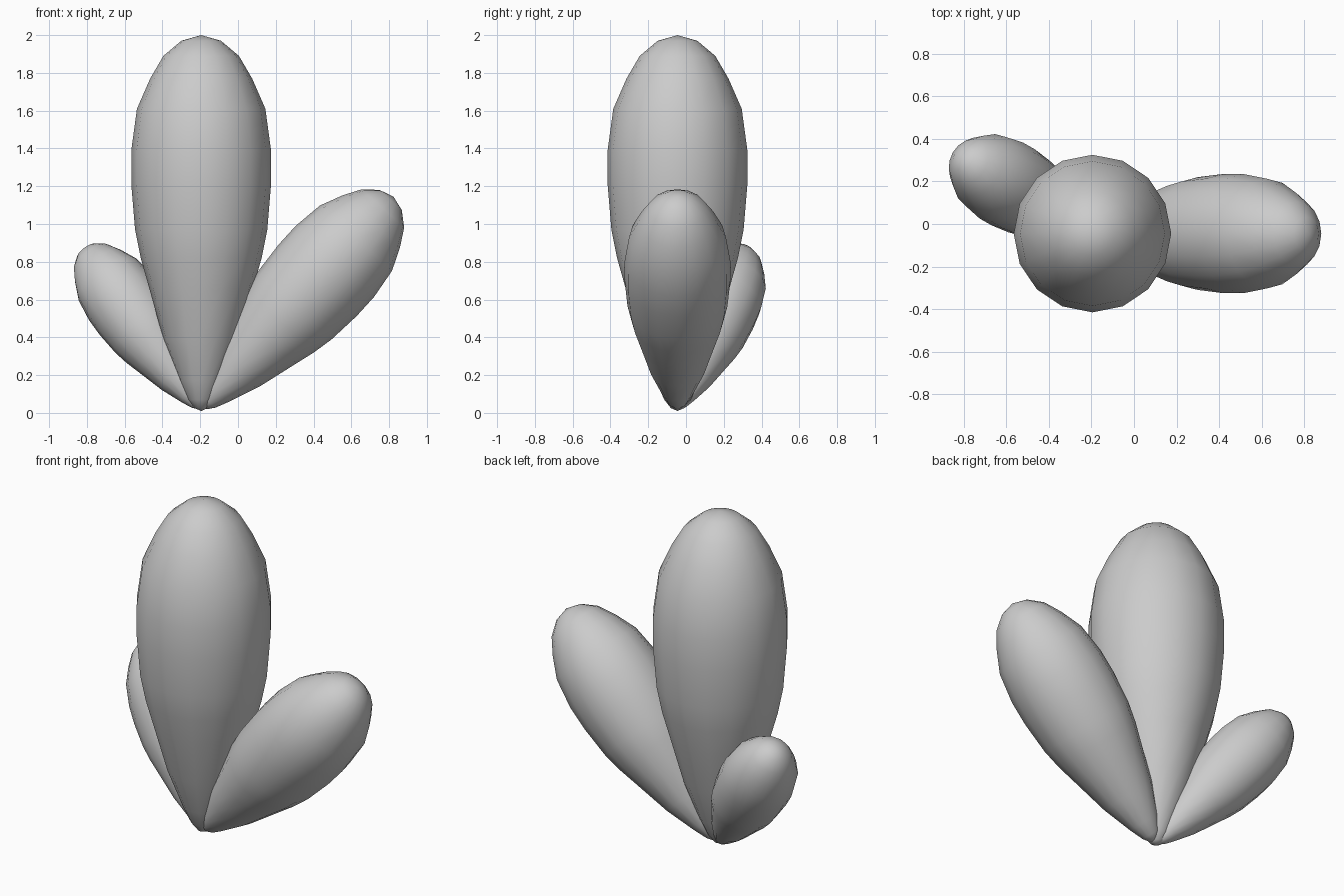
import bpy
import bmesh
import math
from mathutils import Matrix, Vector

cube = bpy.data.objects.get("Cube")
if cube:
    bpy.data.objects.remove(cube, do_unlink=True)

grey = bpy.data.materials.new("plain_grey")
grey.use_nodes = True
colour = (0.6, 0.6, 0.6, 1)
grey.diffuse_color = colour
grey.node_tree.nodes["Principled BSDF"].inputs["Base Color"].default_value = colour

SIDES = 16
# Bulb outline, from the narrow foot to the round tip: (radius, distance)
PROFILE = [(0.035, 0.005), (0.07, 0.05), (0.115, 0.15), (0.20, 0.37), (0.275, 0.64),
           (0.32, 0.80), (0.35, 0.95), (0.37, 1.19), (0.37, 1.37), (0.34, 1.59),
           (0.27, 1.75), (0.20, 1.87), (0.105, 1.95)]
LENGTH = 1.98


def bulb(name, foot, scale, elevation=90, azimuth=0):
    """Lathed bulb growing from its foot along the given direction."""
    bm = bmesh.new()
    rings = []
    for r, z in PROFILE:
        angles = [2 * math.pi * i / SIDES for i in range(SIDES)]
        rings.append([bm.verts.new((r * math.cos(a), r * math.sin(a), z)) for a in angles])
    for low, high in zip(rings, rings[1:]):
        for i in range(SIDES):
            j = (i + 1) % SIDES
            bm.faces.new((low[i], low[j], high[j], high[i]))
    foot_pole = bm.verts.new((0, 0, -0.01))
    tip_pole = bm.verts.new((0, 0, LENGTH))
    for i in range(SIDES):
        j = (i + 1) % SIDES
        bm.faces.new((foot_pole, rings[0][j], rings[0][i]))
        bm.faces.new((tip_pole, rings[-1][i], rings[-1][j]))
    turn = (Matrix.Rotation(math.radians(azimuth), 4, "Z")
            @ Matrix.Rotation(math.radians(90 - elevation), 4, "Y"))
    bm.transform(Matrix.Translation(Vector(foot)) @ turn @ Matrix.Scale(scale, 4))
    for face in bm.faces:
        face.smooth = True
    mesh = bpy.data.meshes.new(name)
    bm.to_mesh(mesh)
    bm.free()
    mesh.materials.append(grey)
    obj = bpy.data.objects.new(name, mesh)
    bpy.context.collection.objects.link(obj)


# Tall upright bulb with a medium and a small one leaning out
bulb("tall_bulb", (-0.195, -0.045, 0.02), 1.0)
bulb("left_bulb", (-0.185, -0.045, 0.035), 0.757, 47.7, 0)
bulb("right_bulb", (-0.20, -0.04, 0.03), 0.555, 50, 150)
